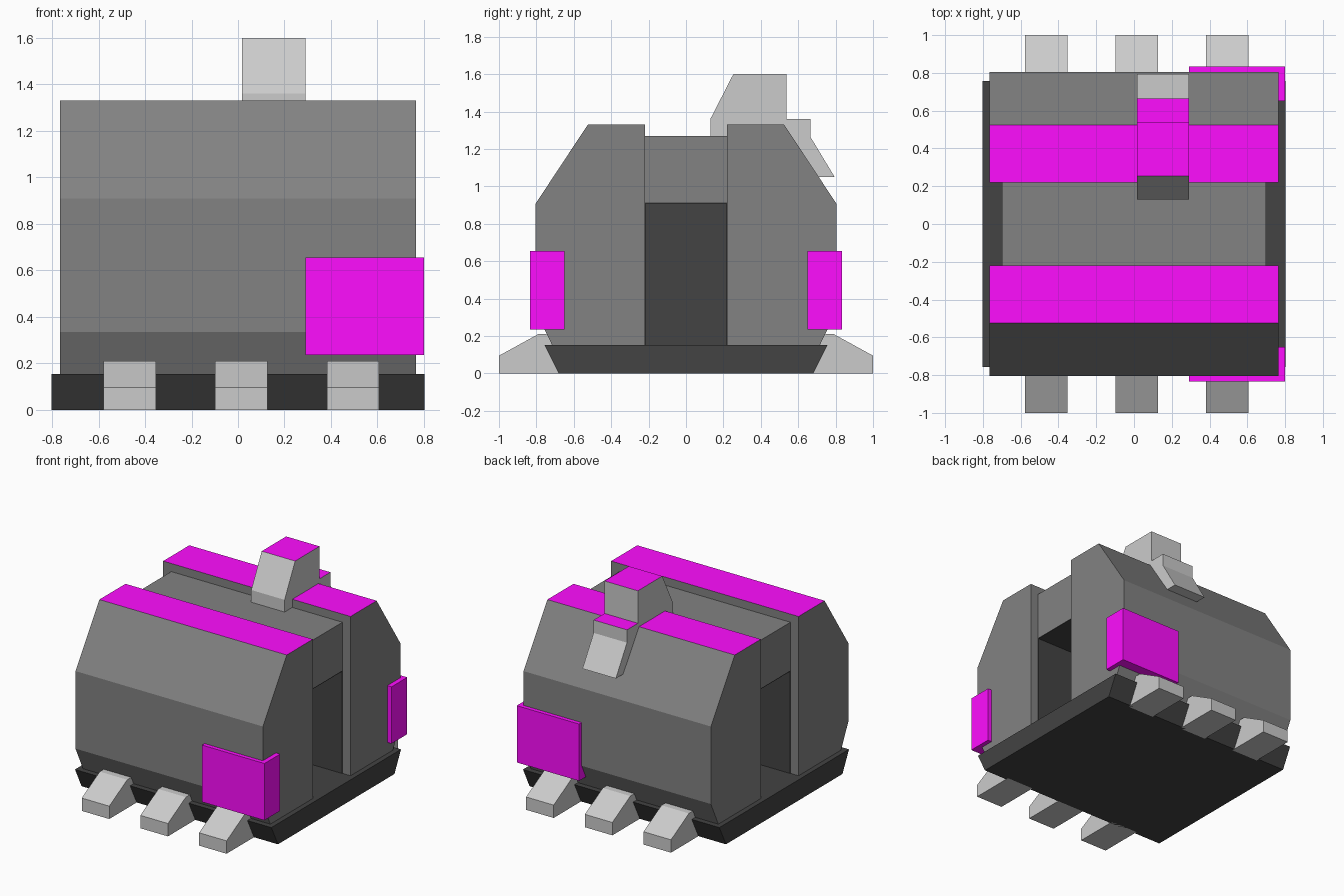
import bpy, bmesh

if "Cube" in bpy.data.objects:
    bpy.data.objects.remove(bpy.data.objects["Cube"])


def material(name, r, g, b):
    m = bpy.data.materials.new(name)
    m.diffuse_color = (r, g, b, 1)
    m.use_nodes = True
    m.node_tree.nodes["Principled BSDF"].inputs["Base Color"].default_value = m.diffuse_color
    return m


DARK = material("dark_grey", 0.056, 0.056, 0.056)
MID = material("mid_grey", 0.225, 0.225, 0.225)
LIGHT = material("light_grey", 0.54, 0.54, 0.54)
PINK = material("magenta", 1.0, 0.004, 1.0)


def extrude(name, profile, x0, x1, mat, top_mat=None, flip=1):
    """Extrude a (y, z) profile along x; flip=-1 mirrors it to the front.
    Upward faces get top_mat."""
    bm = bmesh.new()
    verts = [bm.verts.new((x0, y * flip, z)) for y, z in profile]
    face = bm.faces.new(verts)
    moved = bmesh.ops.extrude_face_region(bm, geom=[face])["geom"]
    bmesh.ops.translate(bm, vec=(x1 - x0, 0, 0),
                        verts=[v for v in moved if isinstance(v, bmesh.types.BMVert)])
    bmesh.ops.recalc_face_normals(bm, faces=bm.faces[:])
    if top_mat:
        for f in bm.faces:
            f.material_index = int(f.normal.z > 0.95)
    mesh = bpy.data.meshes.new(name)
    bm.to_mesh(mesh)
    bm.free()
    mesh.materials.append(mat)
    if top_mat:
        mesh.materials.append(top_mat)
    obj = bpy.data.objects.new(name, mesh)
    bpy.context.collection.objects.link(obj)
    return obj


def box(name, x0, x1, y0, y1, z0, z1, mat, flip=1):
    return extrude(name, [(y0, z0), (y1, z0), (y1, z1), (y0, z1)], x0, x1, mat, flip=flip)


# Base plate
extrude("base_plate", [(-0.68, 0), (0.68, 0), (0.757, 0.153), (-0.757, 0.153)], -0.803, 0.803, DARK)

shell = [(0.22, 0.15), (0.22, 1.33), (0.525, 1.33), (0.804, 0.908), (0.804, 0.335), (0.715, 0.15)]
foot = [(0.66, 0), (1.0, 0), (1.0, 0.095), (0.79, 0.21), (0.66, 0.21)]

# Front and back halves: shell, corner plate, feet, doorway side lining
for side, flip in (("front", -1), ("back", 1)):
    extrude(side + "_shell", shell, -0.766, 0.766, MID, PINK, flip)
    box(side + "_corner_plate", 0.29, 0.8, 0.65, 0.834, 0.235, 0.655, PINK, flip)
    for i, x in enumerate((-0.465, 0.0145, 0.4945)):
        extrude(f"{side}_foot_{i + 1}", foot, x - 0.1125, x + 0.1125, LIGHT, flip=flip)
    box(side + "_doorway_lining", -0.7, 0.7, 0.217, 0.222, 0.15, 0.91, DARK, flip)

# Roof bridge between the shells, doorway ceiling and inner wall
box("roof_bridge", -0.7, 0.7, -0.22, 0.22, 0.914, 1.27, MID)
box("doorway_ceiling", -0.7, 0.7, -0.22, 0.22, 0.908, 0.914, DARK)
box("inner_wall", -0.3, 0.3, -0.22, 0.22, 0.15, 0.91, DARK)

# Roof tower with a stepped back that hooks over the slope
tower = [(0.13, 1.26), (0.13, 1.36), (0.253, 1.6), (0.538, 1.6), (0.538, 1.36),
         (0.665, 1.36), (0.665, 1.265), (0.795, 1.05), (0.7, 1.05), (0.45, 1.26)]
extrude("roof_tower", tower, 0.017, 0.29, LIGHT, PINK)
